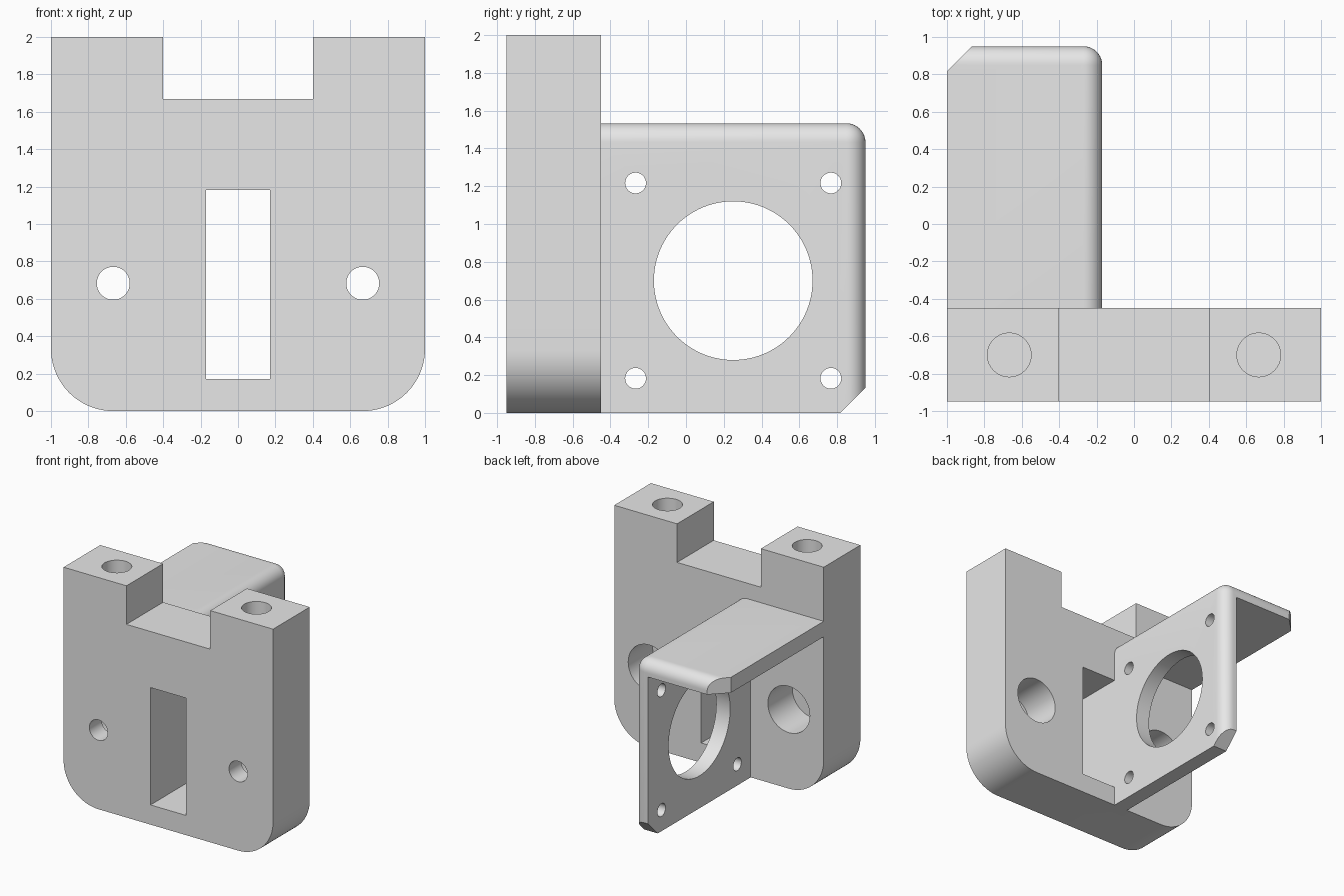
import bpy
import bmesh
from math import cos, sin, pi
from mathutils import Vector

cube = bpy.data.objects.get("Cube")
if cube:
    bpy.data.objects.remove(cube, do_unlink=True)

grey = bpy.data.materials.new("light_grey_plastic")
grey.use_nodes = True
grey.diffuse_color = (0.8, 0.8, 0.8, 1)
grey.node_tree.nodes["Principled BSDF"].inputs["Base Color"].default_value = (0.8, 0.8, 0.8, 1)


def finish(name, bm):
    bmesh.ops.recalc_face_normals(bm, faces=bm.faces[:])
    mesh = bpy.data.meshes.new(name)
    bm.to_mesh(mesh)
    bm.free()
    mesh.materials.append(grey)
    obj = bpy.data.objects.new(name, mesh)
    bpy.context.collection.objects.link(obj)
    return obj


def prism(name, outline, axis, lo, hi):
    """Extrude a 2D outline along x, y or z; the outline uses the other two axes in order."""
    def place(p, t):
        c = list(p)
        c.insert("xyz".index(axis), t)
        return Vector(c)
    bm = bmesh.new()
    face = bm.faces.new([bm.verts.new(place(p, lo)) for p in outline])
    new = bmesh.ops.extrude_face_region(bm, geom=[face])["geom"]
    shift = place((0, 0), hi - lo)
    bmesh.ops.translate(bm, vec=shift, verts=[v for v in new if isinstance(v, bmesh.types.BMVert)])
    return finish(name, bm)


def rect(a0, a1, b0, b1):
    return [(a0, b0), (a1, b0), (a1, b1), (a0, b1)]


def arc(a, b, r, start=0, end=2 * pi, n=64, closed=True):
    steps = n if closed else n + 1
    return [(a + r * cos(start + (end - start) * i / n),
             b + r * sin(start + (end - start) * i / n)) for i in range(steps)]


def combine(obj, other, operation="DIFFERENCE"):
    mod = obj.modifiers.new(operation.lower(), "BOOLEAN")
    mod.operation = operation
    mod.solver = "EXACT"
    mod.object = other
    bpy.context.view_layer.objects.active = obj
    bpy.ops.object.modifier_apply(modifier=mod.name)
    bpy.data.objects.remove(other, do_unlink=True)


FRONT, BACK, END = -0.95, -0.45, 0.95   # main block depth and bracket end
RIGHT, TOP = -0.17, 1.533               # outer faces of the bracket
WALL, CHAMFER, FILLET = 0.133, 0.133, 0.1

# Main block: rounded lower corners and a notch in the top
R = 0.333
half = [(0.4, 1.667), (0.4, 2), (1, 2)]
outline = (half + arc(1 - R, R, R, 0, -pi / 2, 20, False)
           + arc(R - 1, R, R, -pi / 2, -pi, 20, False)
           + [(-x, z) for x, z in reversed(half)])
body = prism("motor_mount", outline, "y", FRONT, BACK)

# Bracket: block with the three outer edges filleted
bracket = prism("motor_bracket", rect(-1, RIGHT, 0, TOP), "y", BACK - 0.05, END)
bm = bmesh.new()
bm.from_mesh(bracket.data)
corner = max(bm.verts, key=lambda v: sum(v.co))
bmesh.ops.bevel(bm, geom=list(corner.link_edges), offset=FILLET, segments=10,
                profile=0.5, affect="EDGES")
bm.to_mesh(bracket.data)
bm.free()

# Hollow out the bracket, leaving a shelf and a motor plate
combine(bracket, prism("hollow", rect(-2, RIGHT - WALL, -1, END + 1), "z", -1, TOP - WALL))

# Chamfer the free corners of shelf and motor plate
E = 0.2
shelf_cut = [(-1 - E, END - CHAMFER - E), (-1 + CHAMFER + E, END + E), (-1 - E, END + E)]
combine(bracket, prism("shelf_chamfer", shelf_cut, "z", 1, 2))
plate_cut = [(END - CHAMFER - E, -E), (END + E, -E), (END + E, CHAMFER + E)]
combine(bracket, prism("plate_chamfer", plate_cut, "x", -0.5, 0))

combine(body, bracket, "UNION")

# Motor opening and its four screw holes
MY, MZ, S = 0.25, 0.7, 0.517
combine(body, prism("motor_opening", arc(MY, MZ, 0.42, n=96), "x", -0.5, 0))
for sy in (-1, 1):
    for sz in (-1, 1):
        combine(body, prism("screw_hole", arc(MY + sy * S, MZ + sz * S, 0.055, n=32), "x", -0.5, 0))

# Window through the main block
combine(body, prism("window", rect(-0.17, 0.17, 0.17, 1.183), "y", -1.2, BACK + 0.2))

# Mirrored bolt holes with counterbores at the back, and blind rod holes in the top
for side in (-1, 1):
    x = side * 0.667
    combine(body, prism("bolt_hole", arc(x, 0.683, 0.088), "y", -1.2, -0.3))
    combine(body, prism("counterbore", arc(x, 0.683, 0.2), "y", BACK - 0.333, -0.3))
    combine(body, prism("rod_hole", arc(x, -0.7, 0.117), "z", 1.333, 2.2))

# Smooth the rounded surfaces, keep the edges sharp
bpy.ops.object.select_all(action="DESELECT")
body.select_set(True)
bpy.context.view_layer.objects.active = body
bpy.ops.object.shade_smooth_by_angle()
